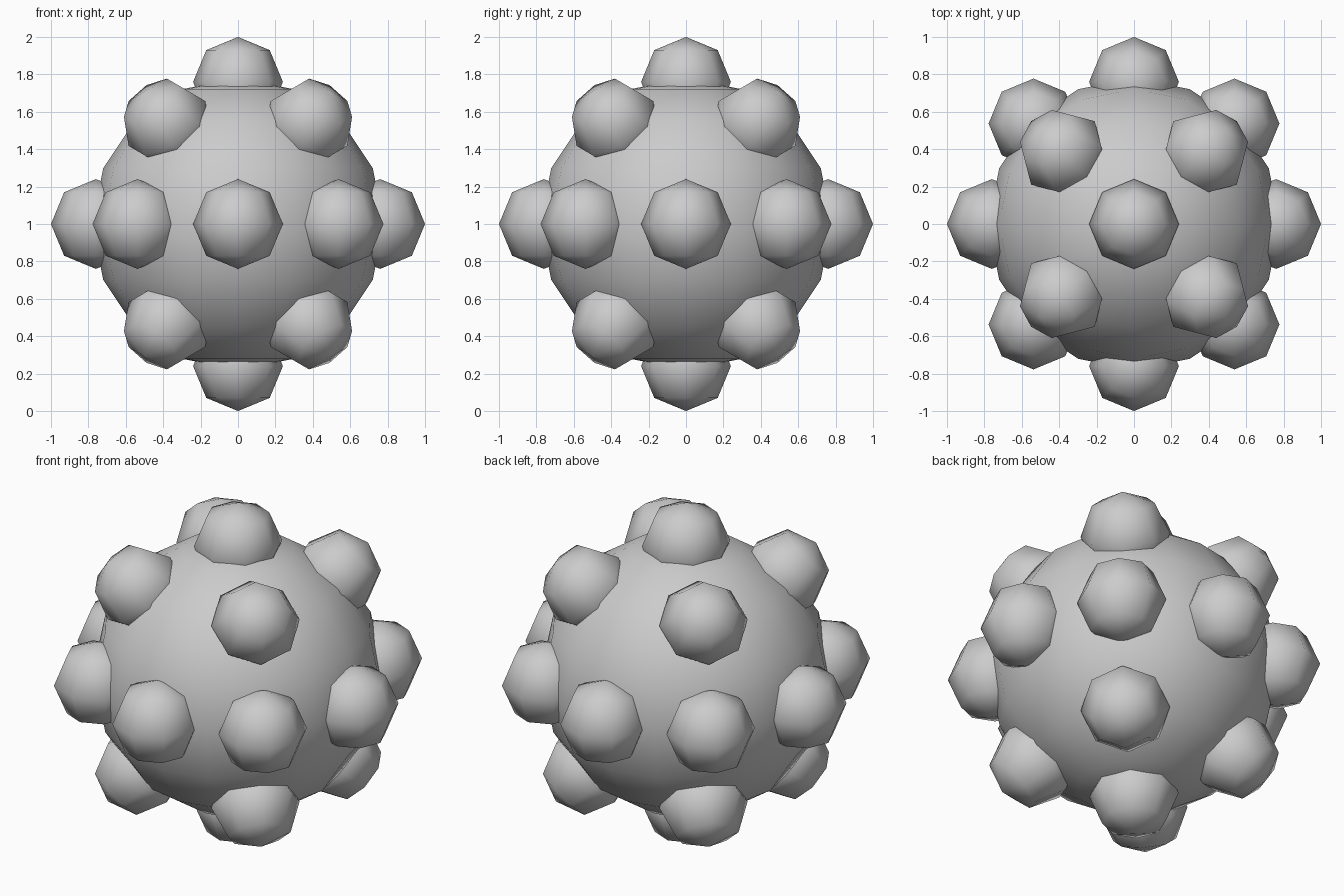
import bpy
from math import radians, sin, cos

if "Cube" in bpy.data.objects:
    bpy.data.objects.remove(bpy.data.objects["Cube"])

CENTRE_Z = 1.0
BODY_R = 0.78
KNOB_R = 0.24
KNOB_DIST = 0.76


def ball(name, radius, loc, segments, rings, rot=(0, 0, 0)):
    bpy.ops.mesh.primitive_uv_sphere_add(
        segments=segments, ring_count=rings, radius=radius, location=loc, rotation=rot)
    obj = bpy.context.object
    obj.name = name
    bpy.ops.object.shade_smooth()
    return obj


def knob(name, lat, lon, tilt=0):
    # Knob half sunk into the body at a latitude and longitude in degrees
    a, b = radians(lat), radians(lon)
    loc = (KNOB_DIST * cos(a) * cos(b),
           KNOB_DIST * cos(a) * sin(b),
           CENTRE_Z + KNOB_DIST * sin(a))
    ball(name, KNOB_R, loc, 8, 4, (0, radians(tilt), b))


# Central body
ball("body", BODY_R, (0, 0, CENTRE_Z), 16, 8)

# Top and bottom knobs
knob("top_knob", 90, 0)
knob("bottom_knob", -90, 0)

# Belt of eight knobs around the middle
for i in range(8):
    knob(f"middle_knob_{i + 1}", 0, 45 * i)

# Four knobs on each of the upper and lower diagonals
for i in range(4):
    knob(f"upper_knob_{i + 1}", 45, 45 + 90 * i, 45)
    knob(f"lower_knob_{i + 1}", -45, 45 + 90 * i, 135)
